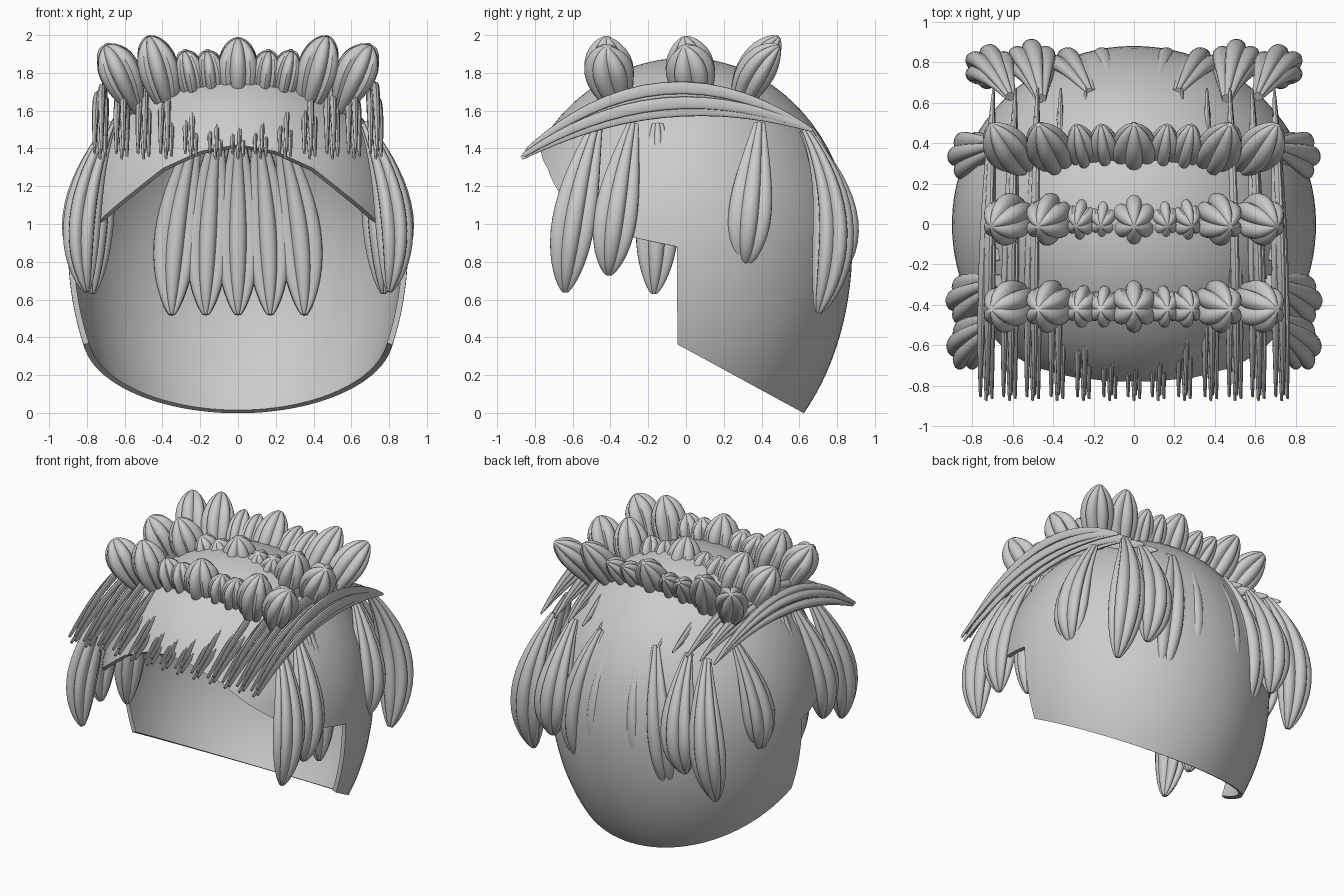
import bpy, bmesh, math
from mathutils import Vector as V

if "Cube" in bpy.data.objects:
    bpy.data.objects.remove(bpy.data.objects["Cube"])


def finish(bm, name, angle=35, mods=()):
    bmesh.ops.recalc_face_normals(bm, faces=bm.faces)
    me = bpy.data.meshes.new(name)
    bm.to_mesh(me)
    bm.free()
    ob = bpy.data.objects.new(name, me)
    bpy.context.collection.objects.link(ob)
    bpy.ops.object.select_all(action='DESELECT')
    ob.select_set(True)
    bpy.context.view_layer.objects.active = ob
    for kind, props in mods:
        m = ob.modifiers.new(kind.lower(), kind)
        for k, v in props.items():
            setattr(m, k, v)
        bpy.ops.object.modifier_apply(modifier=m.name)
    bpy.ops.object.shade_smooth_by_angle(angle=math.radians(angle))
    return ob


def clump(bm, p0, p1, p2, wide, a, b, lobes=6, peak=1.5, per=7, rings=20, root=0.12, tip=0.99, blunt=0.65):
    """Lobed tapering lock swept along a quadratic curve."""
    p0, p1, p2, wide = V(p0), V(p1), V(p2), V(wide)
    n, prev = lobes * per, None
    for i in range(rings + 1):
        t = 0.5 - 0.5 * math.cos(math.pi * (0.12 + 0.88 * i / rings))
        t = (t - 0.035) / 0.965
        c = p0 * (1 - t) ** 2 + p1 * 2 * t * (1 - t) + p2 * t * t
        tan = ((p1 - p0) * (1 - t) + (p2 - p1) * t).normalized()
        nrm = tan.cross(wide).normalized()
        w = nrm.cross(tan).normalized()
        r = math.sin(math.pi * (root + (tip - root) * t) ** peak) ** blunt
        ring = []
        for k in range(n):
            f = 2 * math.pi * k / n
            s = r * (0.72 + 0.28 * abs(math.sin(lobes * f / 2)) ** 0.75)
            ring.append(bm.verts.new(c + w * (a * s * math.cos(f)) + nrm * (b * s * math.sin(f))))
        if prev:
            for k in range(n):
                bm.faces.new((prev[k], prev[(k + 1) % n], ring[(k + 1) % n], ring[k]))
        else:
            bm.faces.new(ring[::-1])
        prev = ring
    bm.faces.new(prev)


# Shell: dome with an arched face opening and a slanted lower rim
RX, RY, RYF, ZC, LOW, NOTCH = 0.9, 0.88, 0.92, 0.88, 1.25, 87
ARCH = [(0, 1.42), (15, 1.385), (29, 1.295), (41, 1.16), (54, 1.03), (72, 0.93), (NOTCH, 0.88)]


def arch_z(d):
    for (d0, z0), (d1, z1) in zip(ARCH, ARCH[1:]):
        if d <= d1:
            return z0 + (z1 - z0) * (d - d0) / (d1 - d0)
    return ZC


def rim_angle(f):
    lo, hi = 0.0, math.pi / 2
    for _ in range(40):
        v = (lo + hi) / 2
        y = -RY * math.cos(v) * math.cos(f)
        if ZC - LOW * math.sin(v) > 0.36 - 0.545 * (y + 0.04):
            lo = v
        else:
            hi = v
    return lo


bm = bmesh.new()
top = bm.verts.new((0, 0, ZC + 1))
cols = []
degs = [NOTCH * i / 24 for i in range(25)] + [NOTCH + (180 - NOTCH) * i / 24 for i in range(1, 25)]
for d in degs:
    f = math.radians(d)
    u1 = math.acos(max(0.0, min(1.0, arch_z(d) - ZC)))
    pts = [(math.sin(u1 * i / 20), ZC + math.cos(u1 * i / 20)) for i in range(1, 21)]
    if d >= NOTCH:
        v1 = rim_angle(f)
        pts += [(math.cos(v1 * i / 14), ZC - LOW * math.sin(v1 * i / 14)) for i in range(1, 15)]
    ry = RYF if d < 90 else RY
    cols.append([bm.verts.new((RX * r * math.sin(f) if 0 < d < 180 else 0,
                               -ry * r * math.cos(f), z)) for r, z in pts])
for c, e in zip(cols, cols[1:]):
    bm.faces.new((top, c[0], e[0]))
    for i in range(min(len(c), len(e)) - 1):
        bm.faces.new((c[i], c[i + 1], e[i + 1], e[i]))
finish(bm, "cap_shell", 40, (('MIRROR', dict(use_clip=True)),
                             ('SOLIDIFY', dict(thickness=0.03, offset=-1))))

# Crown: three rows of upright lobed tufts
for name, y0, y1, y2, b in (("crown_back", 0.28, 0.34, 0.49, 0.1),
                            ("crown_middle", 0.05, 0.03, -0.01, 0.13),
                            ("crown_front", -0.34, -0.43, -0.42, 0.13)):
    bm = bmesh.new()
    for x, h in ((0, 1.98), (0.15, 1.91), (0.26, 1.91), (0.43, 1.99), (0.64, 1.94)):
        for sx in ((1, -1) if x else (1,)):
            w = 0.08 if 0.1 < x < 0.35 else 0.115
            clump(bm, (sx * x * 0.84, y0, 1.6), (sx * x * 0.97, y1, 1.82),
                  (sx * x * 1.1, y2, h), (1, 0, 0), w, b * (1 if w > 0.1 else 0.8), 6, 1.3, 6, 14, blunt=0.6)
    finish(bm, name)

# Fringe: bundles of thin strands arching from back to front
bm = bmesh.new()
for x in (0, 0.12, 0.25, 0.38, 0.5, 0.615, 0.73):
    for sx in ((1, -1) if x else (1,)):
        for j in range(4):
            dx = (0, 0.026, -0.026, 0.008)[j]
            clump(bm, (sx * x * 0.95, 0.67, 1.495), (sx * x + dx * 0.9, -0.12, 1.77 + 0.075 * j),
                  (sx * x + dx * 1.1, -0.87 + 0.01 * j, 1.35 + 0.014 * j),
                  (1, 0, 0), 0.024, 0.036, 3, 1.0, 4, 20, 0.03, 0.95, 0.6)
finish(bm, "fringe_strands", 50)

# Back row: hanging locks, the middle ones showing inside the shell
bm = bmesh.new()
for x in (0, 0.17, 0.35, 0.5, 0.71):
    for sx in ((1, -1) if x else (1,)):
        if x == 0.5:
            p = (0.46, 0.62, 1.5), (0.5, 0.9, 1.05), (0.53, 0.76, 0.7)
        elif x == 0.71:
            p = (0.61, 0.63, 1.5), (0.74, 0.89, 1.05), (0.73, 0.7, 0.53)
        else:
            p = (x * 0.62, 0.65, 1.5), (x * 1.0, 0.85, 1.05), (x, 0.7, 0.52)
        p = [(sx * q[0], q[1], q[2]) for q in p]
        clump(bm, *p, (1, 0, 0), 0.125, 0.11, 6, 1.6)
finish(bm, "back_locks")

# Side rows: hanging locks on both cheeks (the third is tucked under the shell)
bm = bmesh.new()
for y0, y2, z2, x1, x2 in ((-0.47, -0.64, 0.64, 0.9, 0.8), (-0.28, -0.41, 0.73, 0.9, 0.81),
                           (-0.15, -0.17, 0.63, 0.78, 0.77), (0.39, 0.31, 0.78, 0.89, 0.8)):
    for sx in (1, -1):
        clump(bm, (sx * 0.67, y0, 1.53), (sx * x1, y2 + 0.03, 1.08), (sx * x2, y2, z2),
              (0, 1, 0), 0.125, 0.1, 6, 1.5)
finish(bm, "side_locks")
